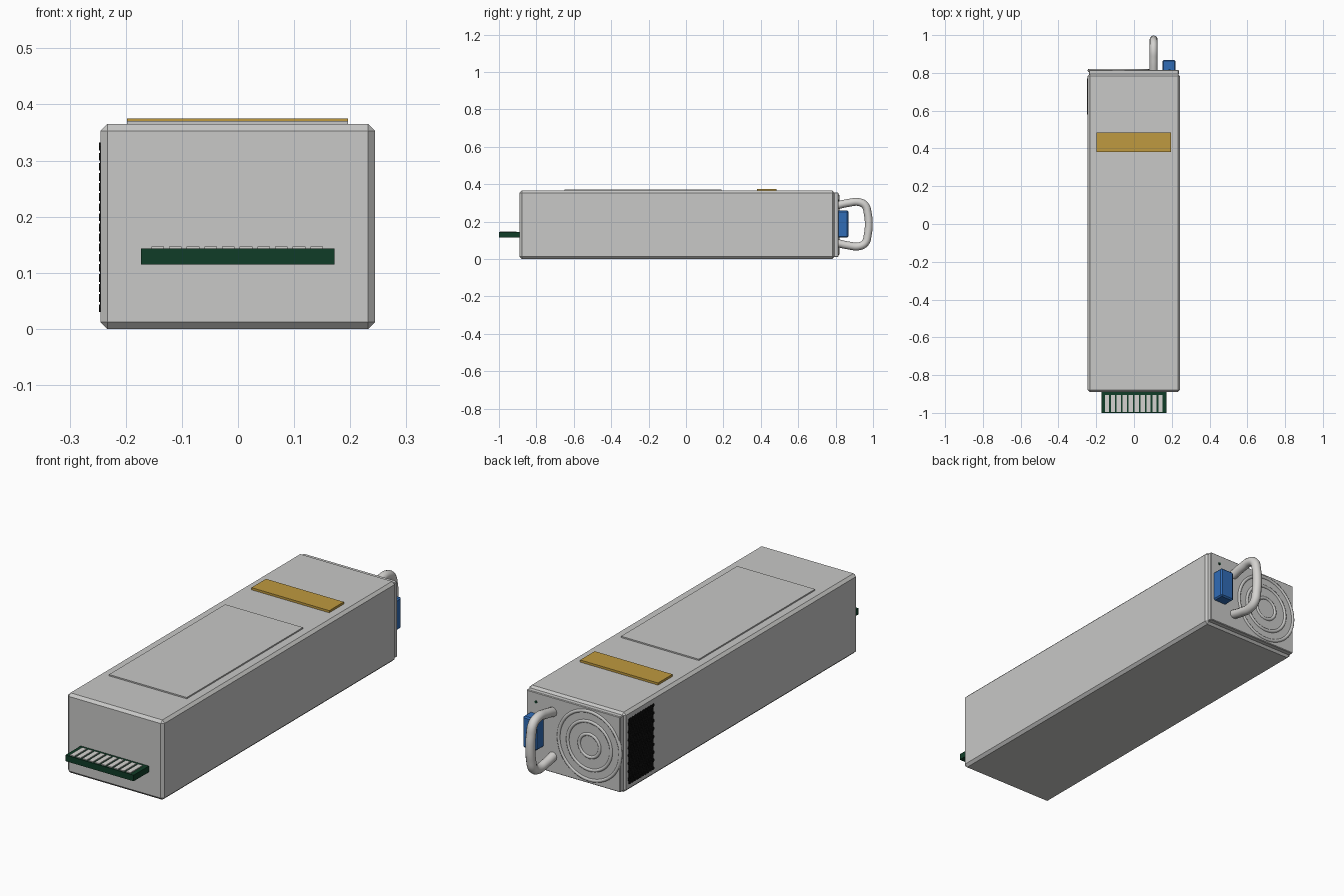
import bpy, bmesh, math
from mathutils import Matrix, Vector

cube = bpy.data.objects.get("Cube")
if cube:
    bpy.data.objects.remove(cube, do_unlink=True)


def material(name, r, g, b):
    m = bpy.data.materials.new(name)
    m.use_nodes = True
    m.diffuse_color = (r, g, b, 1)
    m.node_tree.nodes["Principled BSDF"].inputs["Base Color"].default_value = (r, g, b, 1)
    return m


STEEL = material("brushed steel", 0.58, 0.58, 0.57)
METAL = material("bright metal", 0.66, 0.65, 0.63)
AMBER = material("amber label", 0.52, 0.32, 0.05)
GREEN = material("circuit green", 0.005, 0.045, 0.02)
BLUE = material("latch blue", 0.03, 0.15, 0.47)
BLACK = material("vent black", 0.005, 0.005, 0.005)


def finish(name, bm, mat):
    mesh = bpy.data.meshes.new(name)
    bm.to_mesh(mesh)
    bm.free()
    ob = bpy.data.objects.new(name, mesh)
    bpy.context.collection.objects.link(ob)
    mesh.materials.append(mat)
    return ob


def add_box(bm, lo, hi):
    lo, hi = Vector(lo), Vector(hi)
    bmesh.ops.create_cube(bm, size=1, matrix=Matrix.Translation((lo + hi) / 2)
                          @ Matrix.Diagonal((*(hi - lo), 1)))


def box(name, lo, hi, mat, chamfer=0):
    bm = bmesh.new()
    add_box(bm, lo, hi)
    if chamfer:
        bmesh.ops.bevel(bm, geom=bm.edges[:], offset=chamfer, segments=1, affect='EDGES')
    return finish(name, bm, mat)


def smooth(ob):
    bpy.ops.object.select_all(action='DESELECT')
    ob.select_set(True)
    bpy.context.view_layer.objects.active = ob
    bpy.ops.object.shade_smooth_by_angle(angle=math.radians(40))


# Housing, rear plate and lid details
box("housing", (-0.245, -0.89, 0), (0.244, 0.795, 0.365), STEEL, 0.012)
box("rear_plate", (-0.238, 0.79, 0.01), (0.237, 0.815, 0.355), STEEL, 0.003)
box("lid_panel", (-0.198, -0.65, 0.36), (0.196, 0.19, 0.371), STEEL)
box("lid_label", (-0.198, 0.38, 0.36), (0.196, 0.485, 0.375), AMBER)

# Edge connector with its row of contacts
box("connector_board", (-0.173, -1, 0.115), (0.172, -0.88, 0.143), GREEN)
bm = bmesh.new()
for i in range(10):
    x = -0.1545 + i * 0.0315
    add_box(bm, (x, -0.995, 0.14), (x + 0.0225, -0.905, 0.147))
finish("connector_contacts", bm, METAL)

# Side vent: dark plate covered by staggered hexagonal cells
box("vent_plate", (-0.246, 0.585, 0.032), (-0.24, 0.765, 0.33), BLACK)
bm = bmesh.new()
turn = Matrix.Rotation(math.pi / 2, 4, 'Y')
for row in range(17):
    for col in range(10):
        y = 0.588 + col * 0.0185 + (row % 2) * 0.009
        z = 0.037 + row * 0.018
        bmesh.ops.create_cone(bm, cap_ends=True, segments=6, radius1=0.008, radius2=0.008,
                              depth=0.004, matrix=Matrix.Translation((-0.2455, y, z)) @ turn)
finish("vent_cells", bm, BLACK)

# Fan guard rings on the rear plate
for label, radius, wire in (("outer", 0.156, 0.008), ("middle", 0.11, 0.008), ("inner", 0.052, 0.008)):
    bpy.ops.mesh.primitive_torus_add(major_segments=48, minor_segments=10, major_radius=radius,
                                     minor_radius=wire, location=(-0.082, 0.813, 0.183),
                                     rotation=(math.pi / 2, 0, 0))
    ring = bpy.context.object
    ring.name = "fan_guard_" + label
    ring.data.materials.append(STEEL)
    smooth(ring)

# Release latch and status light
box("release_latch", (0.15, 0.81, 0.115), (0.22, 0.868, 0.258), BLUE, 0.006)
bm = bmesh.new()
bmesh.ops.create_cone(bm, cap_ends=True, segments=12, radius1=0.006, radius2=0.006, depth=0.006,
                      matrix=Matrix.Translation((0.188, 0.815, 0.312))
                      @ Matrix.Rotation(math.pi / 2, 4, 'X'))
finish("status_light", bm, GREEN)

# Pull handle: a bent tube, mirrored about the mid height
half = [(0.805, 0.1), (0.87, 0.114), (0.925, 0.118), (0.958, 0.1), (0.972, 0.055)]
path = half + [(0.977, 0)] + [(y, -z) for y, z in reversed(half)]
curve = bpy.data.curves.new("pull_handle", 'CURVE')
curve.dimensions = '3D'
curve.bevel_depth = 0.021
curve.bevel_resolution = 4
curve.resolution_u = 6
curve.use_fill_caps = True
spline = curve.splines.new('BEZIER')
spline.bezier_points.add(len(path) - 1)
for point, (y, z) in zip(spline.bezier_points, path):
    point.co = (0.104, y, 0.186 + z)
    point.handle_left_type = point.handle_right_type = 'AUTO'
curve.materials.append(METAL)
handle = bpy.data.objects.new("pull_handle", curve)
bpy.context.collection.objects.link(handle)
